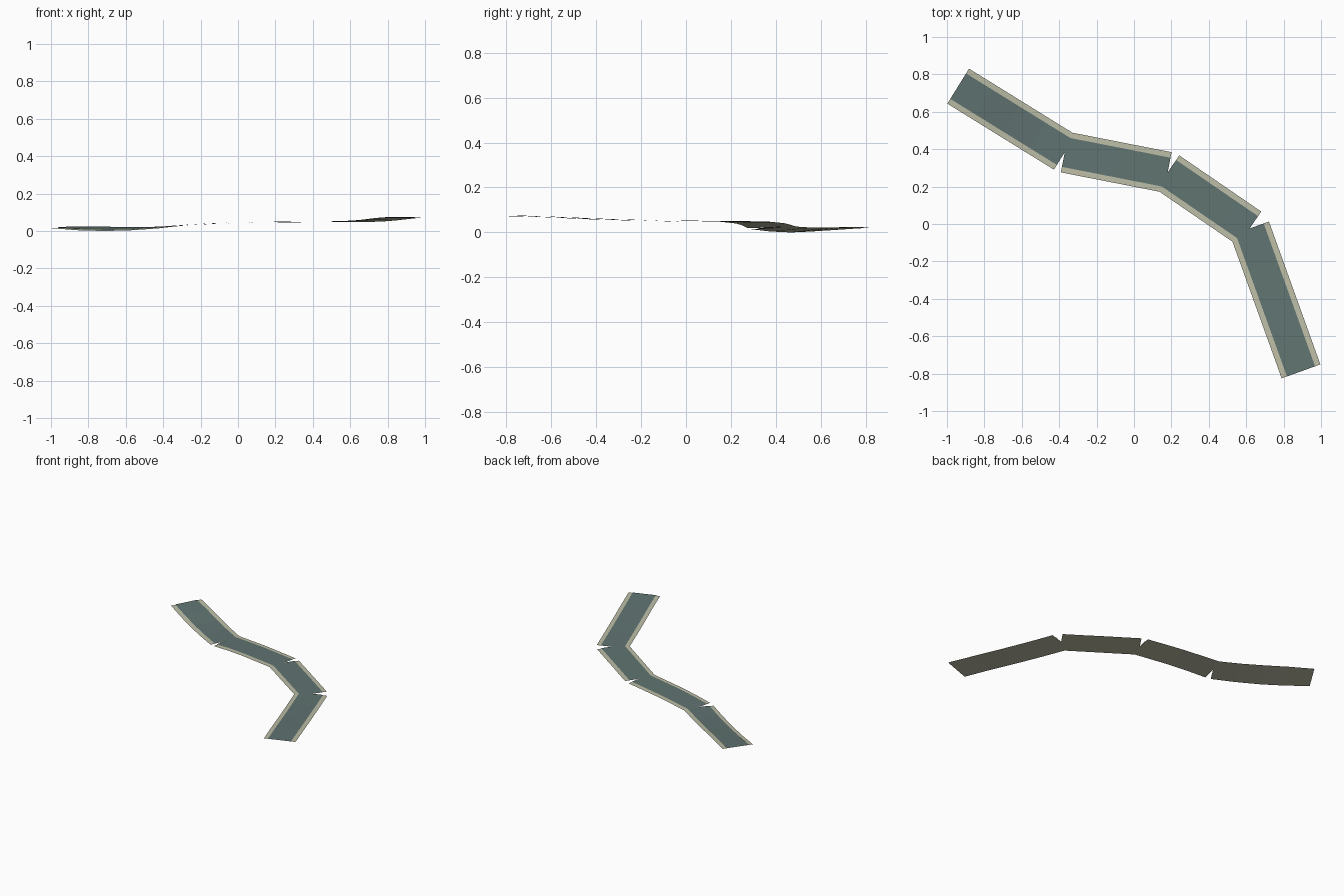
import bpy, bmesh
from mathutils import Vector

if "Cube" in bpy.data.objects:
    bpy.data.objects.remove(bpy.data.objects["Cube"])


def material(name, rgb):
    m = bpy.data.materials.new(name)
    m.diffuse_color = (*rgb, 1.0)
    m.use_nodes = True
    m.node_tree.nodes["Principled BSDF"].inputs["Base Color"].default_value = m.diffuse_color
    return m


SHOULDER = material("pale sand", (0.51, 0.51, 0.385))
ASPHALT = material("grey teal asphalt", (0.118, 0.175, 0.166))

# Centre line of the road, one straight stretch between each pair of points
PATH = [(-0.940, 0.737), (-0.370, 0.384), (0.180, 0.276), (0.618, -0.024), (0.893, -0.788)]

# Heights along the left and right edge of each stretch (even stations)
HEIGHTS = [
    ([0.022, 0.024, 0.021, 0.021, 0.027], [0.015, 0.004, 0.000, 0.004, 0.014]),
    ([0.026, 0.034, 0.041, 0.044, 0.046], [0.019, 0.032, 0.040, 0.043, 0.046]),
    ([0.046, 0.047, 0.048, 0.048, 0.049], [0.046, 0.047, 0.048, 0.049, 0.050]),
    ([0.049, 0.052, 0.058, 0.066, 0.073], [0.050, 0.053, 0.059, 0.068, 0.073]),
]


def strip(name, start, end, left, right, half, lift, mat):
    """Thin sheet following the stretch, with its height blended across the width."""
    a, b = Vector(start), Vector(end)
    d = (b - a).normalized()
    side = Vector((-d.y, d.x))
    bm = bmesh.new()
    rows = []
    for i, (zl, zr) in enumerate(zip(left, right)):
        c = a.lerp(b, i / (len(left) - 1))
        row = []
        for s in (half, -half):
            p = c + side * s
            t = (0.11 - s) / 0.22
            row.append(bm.verts.new((p.x, p.y, zl + (zr - zl) * t + lift)))
        rows.append(row)
    for r, q in zip(rows, rows[1:]):
        bm.faces.new((r[0], r[1], q[1], q[0]))
    me = bpy.data.meshes.new(name)
    bm.to_mesh(me)
    bm.free()
    me.materials.append(mat)
    bpy.context.collection.objects.link(bpy.data.objects.new(name, me))


for i, (left, right) in enumerate(HEIGHTS):
    # Sandy shoulder bed, full width
    strip(f"road_shoulder_{i + 1}", PATH[i], PATH[i + 1], left, right, 0.11, 0.0, SHOULDER)
    # Asphalt lane lying just above it
    strip(f"road_lane_{i + 1}", PATH[i], PATH[i + 1], left, right, 0.08, 0.003, ASPHALT)
